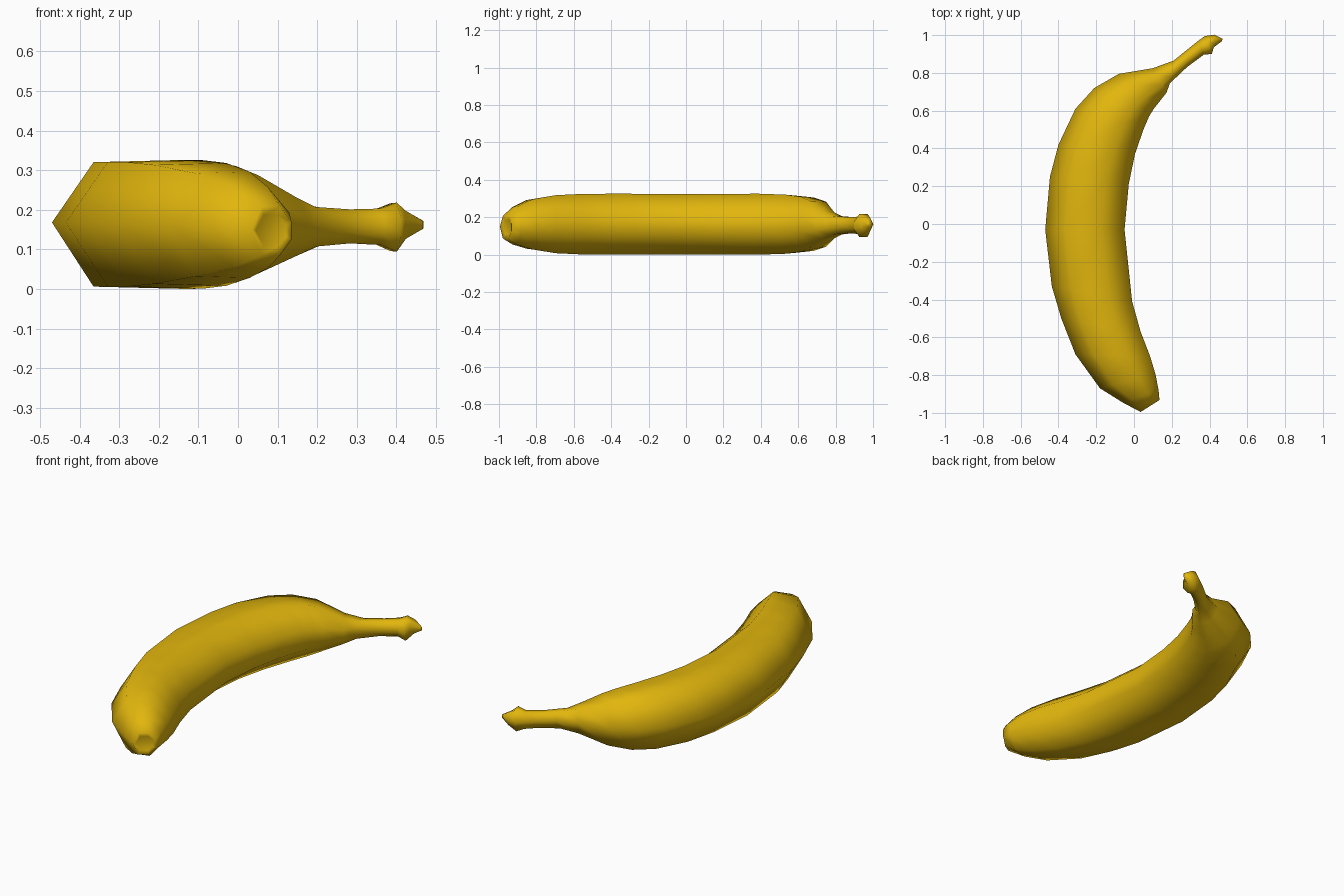
import bpy, bmesh
from mathutils import Vector

# Skin colour
yellow = bpy.data.materials.new("ripe_yellow")
yellow.diffuse_color = (0.76, 0.47, 0.004, 1)

# Cross-section: ridge on the outer curve, blunt face on the inner curve
profile = [(1, 0.03), (0.5, 0.97), (-0.42, 1), (-1, 0.36),
           (-1, -0.36), (-0.42, -1), (0.5, -0.97)]

# Sections along the fruit: outer edge x,y / inner edge x,y / half height / centre z
sections = [
    (0.045, -0.978, 0.122, -0.932, 0.040, 0.150),   # blossom end
    (0.035, -0.995, 0.135, -0.932, 0.062, 0.150),
    (-0.06, -0.945, 0.130, -0.88, 0.103, 0.158),
    (-0.18, -0.87, 0.115, -0.80, 0.134, 0.165),
    (-0.31, -0.69, 0.085, -0.70, 0.155, 0.166),
    (-0.385, -0.50, 0.035, -0.57, 0.162, 0.166),
    (-0.435, -0.33, -0.010, -0.41, 0.163, 0.166),
    (-0.47, -0.03, -0.050, -0.03, 0.162, 0.166),
    (-0.445, 0.25, -0.028, 0.21, 0.162, 0.166),
    (-0.40, 0.42, 0.005, 0.37, 0.163, 0.166),
    (-0.31, 0.61, 0.050, 0.50, 0.158, 0.166),
    (-0.21, 0.72, 0.080, 0.57, 0.147, 0.166),
    (-0.08, 0.795, 0.105, 0.61, 0.124, 0.166),
    (0.10, 0.825, 0.172, 0.695, 0.072, 0.160),
    (0.21, 0.865, 0.190, 0.745, 0.050, 0.160),      # stem
    (0.29, 0.93, 0.280, 0.83, 0.043, 0.161),
    (0.34, 0.970, 0.370, 0.897, 0.046, 0.160),
    (0.375, 0.995, 0.412, 0.900, 0.062, 0.159),     # cut knob
    (0.425, 1.002, 0.422, 0.935, 0.036, 0.165),
    (0.469, 0.980, 0.466, 0.968, 0.010, 0.165),
]

# Loft the rings into a closed skin
bm = bmesh.new()
rings = []
for ox, oy, ix, iy, h, z in sections:
    outer, inner = Vector((ox, oy, z)), Vector((ix, iy, z))
    mid, half = (outer + inner) / 2, (outer - inner) / 2
    rings.append([bm.verts.new(mid + half * t + Vector((0, 0, h * u)))
                  for t, u in profile])
for a, b in zip(rings, rings[1:]):
    for k in range(len(profile)):
        n = (k + 1) % len(profile)
        bm.faces.new((a[k], a[n], b[n], b[k]))
bm.faces.new(rings[0])
bm.faces.new(rings[-1])
bmesh.ops.recalc_face_normals(bm, faces=bm.faces[:])

# Settle on the ground
low = min(v.co.z for v in bm.verts)
bmesh.ops.translate(bm, verts=bm.verts[:], vec=(0, 0, -low))
for f in bm.faces:
    f.smooth = True

mesh = bpy.data.meshes.new("banana")
bm.to_mesh(mesh)
bm.free()
mesh.materials.append(yellow)
banana = bpy.data.objects.new("banana", mesh)
bpy.context.collection.objects.link(banana)
